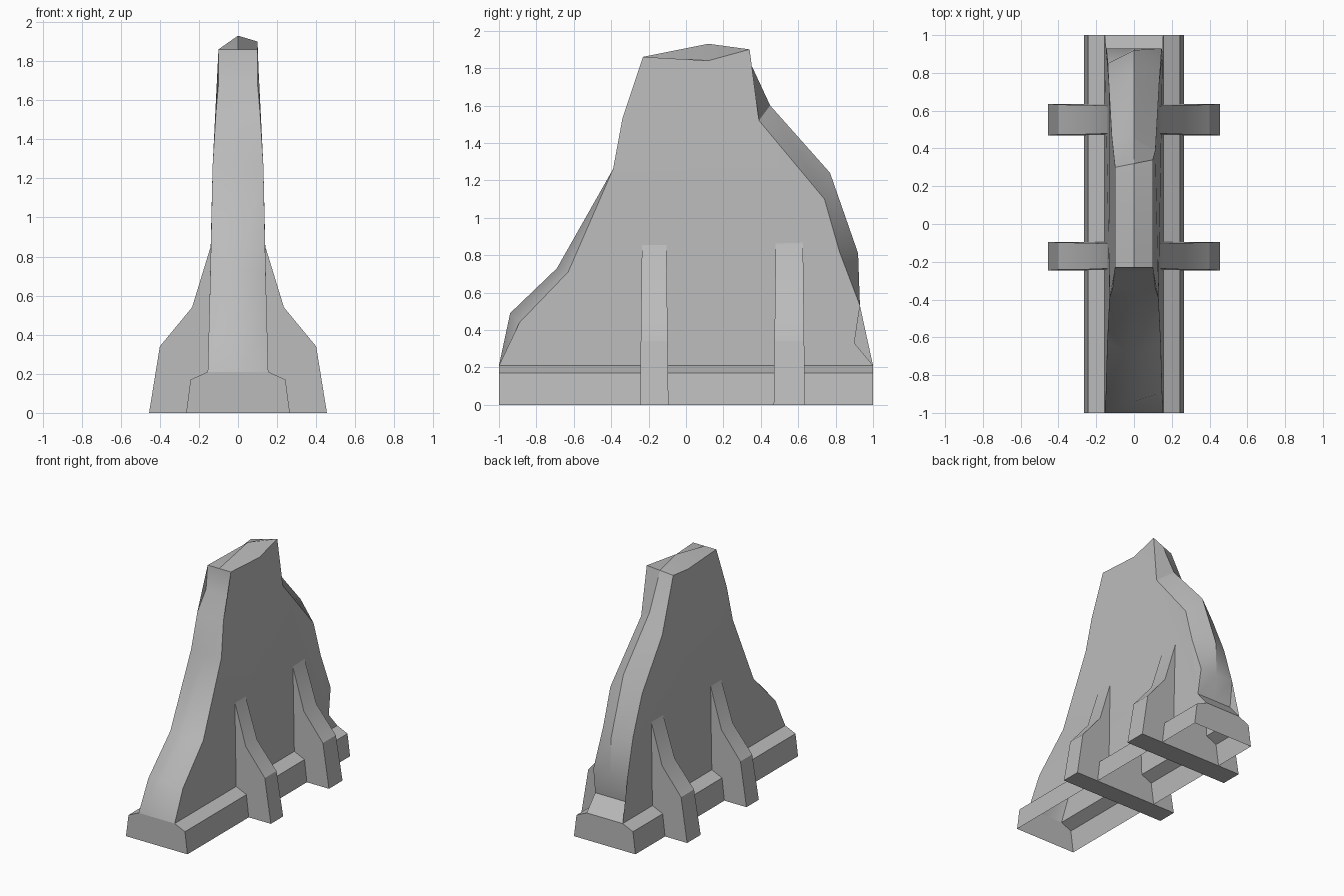
import bpy, bmesh

if "Cube" in bpy.data.objects:
    bpy.data.objects.remove(bpy.data.objects["Cube"])

stone = bpy.data.materials.new("grey stone")
stone.diffuse_color = (0.5, 0.5, 0.5, 1)
stone.use_nodes = True
stone.node_tree.nodes["Principled BSDF"].inputs["Base Color"].default_value = stone.diffuse_color


def finish(name, bm):
    bmesh.ops.recalc_face_normals(bm, faces=bm.faces)
    mesh = bpy.data.meshes.new(name)
    bm.to_mesh(mesh)
    bm.free()
    mesh.materials.append(stone)
    ob = bpy.data.objects.new(name, mesh)
    bpy.context.collection.objects.link(ob)
    bpy.ops.object.select_all(action='DESELECT')
    ob.select_set(True)
    bpy.context.view_layer.objects.active = ob
    bpy.ops.object.shade_smooth_by_angle(angle=0.5)
    return ob


def half_width(z):
    """Wall half thickness, tapering with height."""
    pts = [(0.21, 0.155), (0.85, 0.138), (1.26, 0.13), (1.53, 0.113), (1.68, 0.1), (2.0, 0.1)]
    for (z0, w0), (z1, w1) in zip(pts, pts[1:]):
        if z <= z1:
            return w0 + (w1 - w0) * (z - z0) / (z1 - z0)


# Broken wall: edge stations as (y, z) for left, middle and right
def same(y, z):
    return ((y, z),) * 3


stations = [
    same(-1, .21),
    ((-.89, .44), (-.94, .49), (-.89, .44)),
    ((-.63, .71), (-.69, .73), (-.63, .71)),
    same(-.39, 1.26), same(-.34, 1.53), same(-.25, 1.68), same(-.23, 1.86),
    ((.12, 1.84), (.12, 1.93), (.12, 1.84)),
    ((.30, 1.86), (.32, 1.88), (.34, 1.90)),
    ((.46, 1.46), (.45, 1.60), (.39, 1.52)),
    ((.73, 1.11), (.77, 1.24), (.74, 1.10)),
    ((.85, .82), (.92, .81), (.82, .82)),
    same(.93, .53), same(.90, .33), same(1, .21),
]
bm = bmesh.new()
rows = [[bm.verts.new((s * half_width(z), y, z)) for s, (y, z) in zip((-1, 0, 1), st)]
        for st in stations]
for a, b in zip(rows, rows[1:]):
    for i in (0, 1):
        bm.faces.new((a[i], a[i + 1], b[i + 1], b[i]))
sides = [bm.faces.new([r[k] for r in rows]) for k in (0, 2)]
bmesh.ops.triangulate(bm, faces=sides)
finish("broken_wall", bm)

# Plinth: hollow shell, open underneath and under the wall
half = [(.265, 0), (.243, .17), (.155, .21)]
profile = half + [(-x, z) for x, z in reversed(half)]
bm = bmesh.new()
ends = [[bm.verts.new((x, y, z)) for x, z in profile] for y in (-1, 1)]
for i in (0, 1, 3, 4):
    bm.faces.new((ends[0][i], ends[0][i + 1], ends[1][i + 1], ends[1][i]))
for e in ends:
    bm.faces.new(e)
finish("plinth", bm)

# Buttresses: one profile running through the wall
half = [(.455, 0), (.40, .34), (.235, .54), (.134, .87)]
profile = half + [(-x, z) for x, z in reversed(half)]
for name, y0, y1 in (("front_buttress", -.24, -.10), ("back_buttress", .475, .63)):
    bm = bmesh.new()
    ends = [[bm.verts.new((x, y + s * (.006 - .012 * z), z)) for x, z in profile]
            for y, s in ((y0, -1), (y1, 1))]
    n = len(profile)
    for i in range(n):
        j = (i + 1) % n
        bm.faces.new((ends[0][i], ends[0][j], ends[1][j], ends[1][i]))
    for e in ends:
        bm.faces.new(e)
    finish(name, bm)
